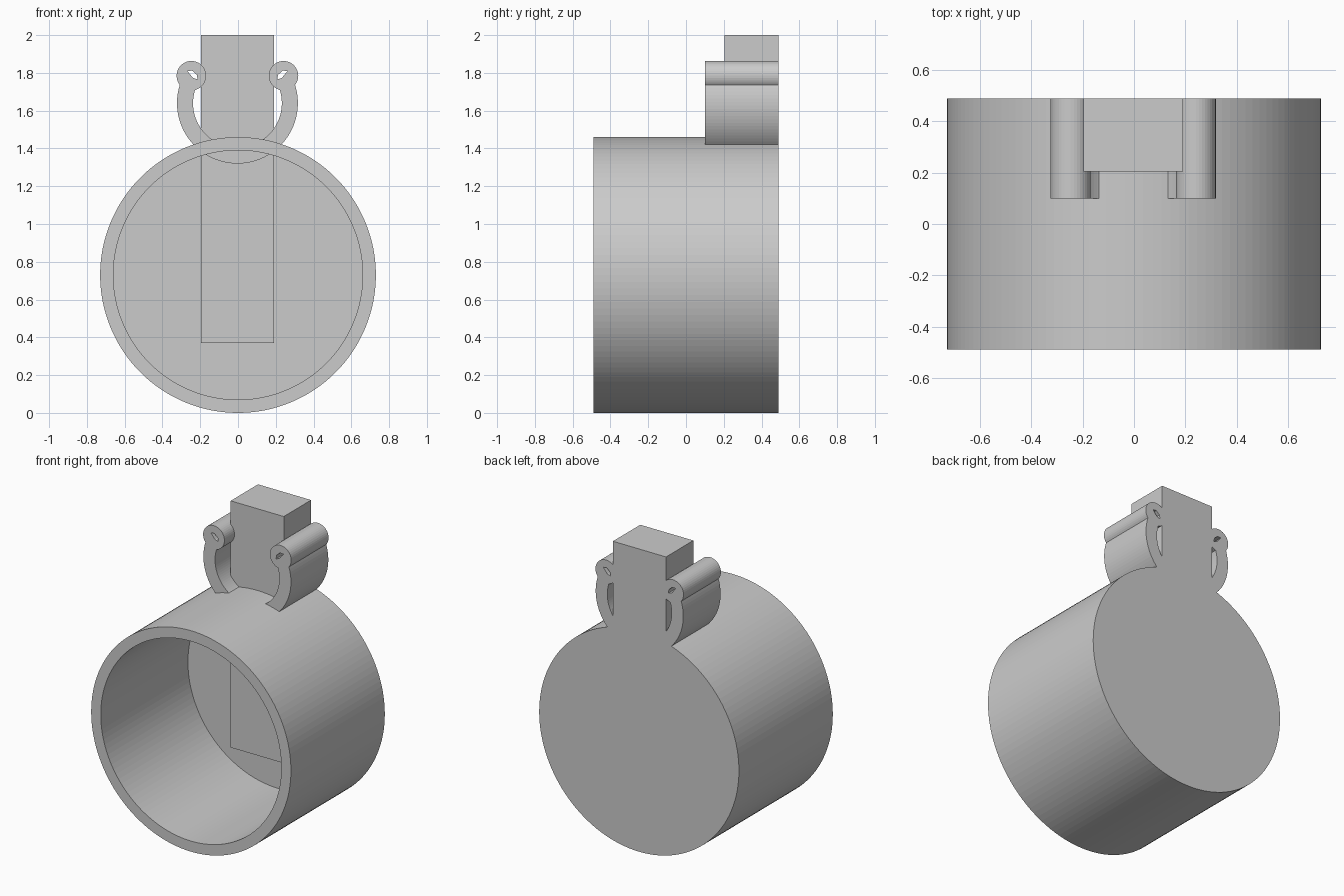
import bpy, bmesh
from math import sin, cos, radians, pi

if "Cube" in bpy.data.objects:
    bpy.data.objects.remove(bpy.data.objects["Cube"])

BACK = 0.49


def prism(name, pts, y0, y1):
    """Extrude an x/z outline along y."""
    bm = bmesh.new()
    a = [bm.verts.new((x, y0, z)) for x, z in pts]
    b = [bm.verts.new((x, y1, z)) for x, z in pts]
    bm.faces.new(a)
    bm.faces.new(b[::-1])
    n = len(pts)
    for i in range(n):
        j = (i + 1) % n
        bm.faces.new((a[i], b[i], b[j], a[j]))
    bmesh.ops.recalc_face_normals(bm, faces=bm.faces)
    me = bpy.data.meshes.new(name)
    bm.to_mesh(me)
    bm.free()
    ob = bpy.data.objects.new(name, me)
    bpy.context.collection.objects.link(ob)
    return ob


def arc(cx, cz, r, a0, a1, n):
    return [(cx + r * cos(a0 + (a1 - a0) * i / n), cz + r * sin(a0 + (a1 - a0) * i / n))
            for i in range(n + 1)]


def circle(cx, cz, r, n):
    return arc(cx, cz, r, 0, 2 * pi, n)[:-1]


def combine(target, other, operation):
    mod = target.modifiers.new(other.name, 'BOOLEAN')
    mod.object = other
    mod.operation = operation
    mod.solver = 'EXACT'
    other.hide_render = True


# round cup, open at the front
cup = prism("cup", circle(0, 0.73, 0.73, 128), -BACK, BACK)
cavity = prism("cavity_cutter", circle(0, 0.73, 0.66, 128), -0.6, 0.42)
combine(cup, cavity, 'DIFFERENCE')

# upright post running from inside the cup to the top
post = prism("post", [(-0.197, 0.37), (0.191, 0.37), (0.191, 2.0), (-0.197, 2.0)], 0.205, BACK)
combine(cup, post, 'UNION')

# open spring clip around the post
CX, CZ = -0.003, 1.64
end = radians(18)
outline = (arc(CX, CZ, 0.32, -pi - end, end, 64)
           + arc(CX, CZ, 0.235, end, -pi - end, 64))
clip = prism("clip", outline, 0.1, BACK)
combine(cup, clip, 'UNION')

# curled clip ends with a small through hole
hole = [(0.265, 1.81), (0.24, 1.812), (0.215, 1.79), (0.211, 1.765), (0.235, 1.773)]
for side, label in ((-1, "left"), (1, "right")):
    curl = prism(label + "_curl", circle(CX + side * 0.244, 1.785, 0.078, 40), 0.1, BACK)
    cutter = prism(label + "_hole_cutter", [(CX + side * x, z) for x, z in hole], 0.0, 0.6)
    combine(curl, cutter, 'DIFFERENCE')
    combine(cup, curl, 'UNION')
